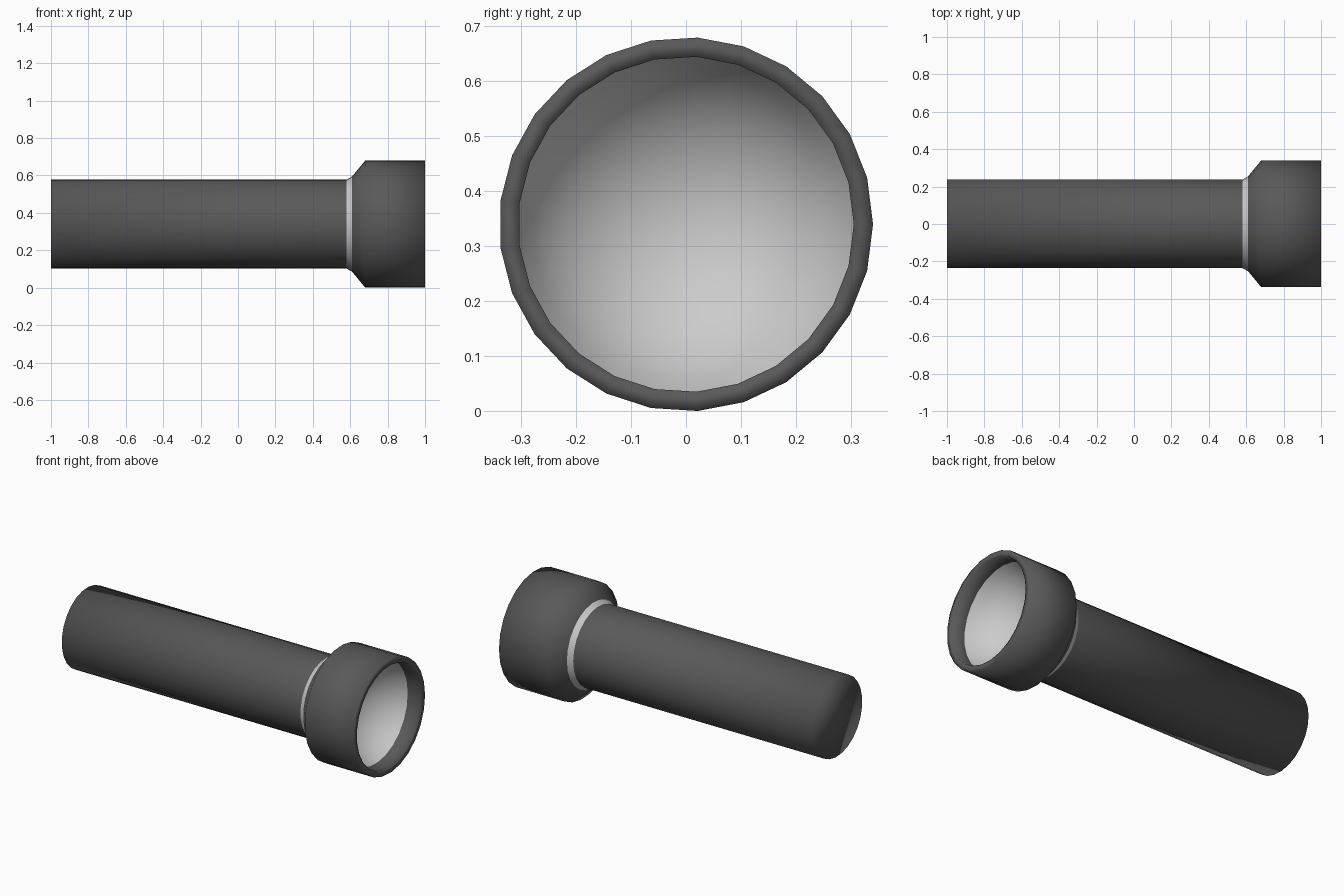
import bpy, bmesh
from math import cos, sin, pi, sqrt, asin

if "Cube" in bpy.data.objects:
    bpy.data.objects.remove(bpy.data.objects["Cube"])

SIDES = 25
CENTRE_Z = 0.34


def material(name, colour):
    mat = bpy.data.materials.new(name)
    mat.diffuse_color = colour
    mat.use_nodes = True
    mat.node_tree.nodes["Principled BSDF"].inputs["Base Color"].default_value = mat.diffuse_color
    return mat


def lathe(name, profile, mat=None, cap_start=False):
    """Spin (x, radius) points around the long axis."""
    bm = bmesh.new()
    rings = []
    for x, r in profile:
        rings.append([bm.verts.new((x, r * cos(2 * pi * k / SIDES),
                                    CENTRE_Z + r * sin(2 * pi * k / SIDES)))
                      for k in range(SIDES)])
    for a, b in zip(rings, rings[1:]):
        for k in range(SIDES):
            n = (k + 1) % SIDES
            bm.faces.new((a[k], a[n], b[n], b[k]))
    if cap_start:
        bm.faces.new(rings[0][::-1])
    bmesh.ops.remove_doubles(bm, verts=bm.verts[:], dist=1e-5)
    for f in bm.faces:
        f.smooth = True
    mesh = bpy.data.meshes.new(name)
    bm.to_mesh(mesh)
    bm.free()
    obj = bpy.data.objects.new(name, mesh)
    bpy.context.collection.objects.link(obj)
    if mat:
        mesh.materials.append(mat)
    return obj


dark = material("dark_casing", (0.1, 0.1, 0.1, 1))

# Handle tube with closed tail
lathe("handle", [(-1.0, 0.238), (0.58, 0.238)], dark, cap_start=True)

# Pale collar between handle and head
lathe("collar", [(0.58, 0.238), (0.61, 0.255)])

# Flared head, front lip and recessed inner wall
lathe("head", [(0.61, 0.255), (0.68, 0.34), (1.0, 0.34),
               (1.0, 0.305), (0.91, 0.305)], dark)

# Concave reflector: a spherical cap behind the lip
rim, depth, steps = 0.305, 0.2, 8
R = (rim * rim + depth * depth) / (2 * depth)
edge = asin(rim / R)
bowl = []
for i in range(steps + 1):
    a = edge * (1 - i / steps)
    bowl.append((0.91 - depth + R * (1 - cos(a)), R * sin(a)))
lathe("reflector", bowl)
